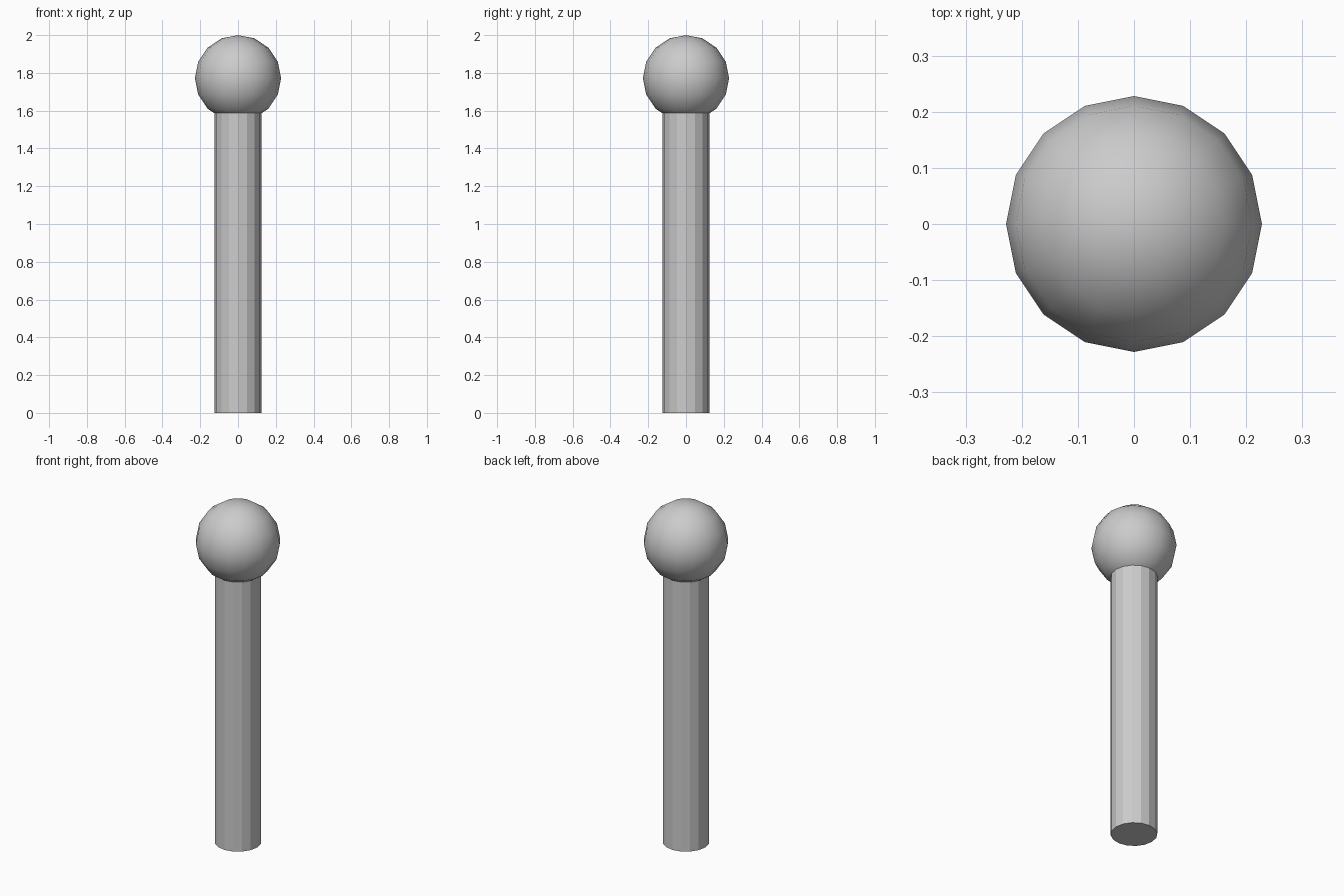
import bpy

if "Cube" in bpy.data.objects:
    bpy.data.objects.remove(bpy.data.objects["Cube"])

BALL_R = 0.228
SHAFT_R = 0.125
SHAFT_TOP = 1.62
SIDES = 16

# straight faceted shaft standing on the floor
bpy.ops.mesh.primitive_cylinder_add(vertices=SIDES, radius=SHAFT_R, depth=SHAFT_TOP,
                                    location=(0, 0, SHAFT_TOP / 2))
shaft = bpy.context.object
shaft.name = "shaft"
bpy.ops.object.shade_flat()

# smooth ball resting on the shaft
bpy.ops.mesh.primitive_uv_sphere_add(segments=SIDES, ring_count=8, radius=BALL_R,
                                     location=(0, 0, 2 - BALL_R))
ball = bpy.context.object
ball.name = "ball_head"
bpy.ops.object.shade_smooth()
